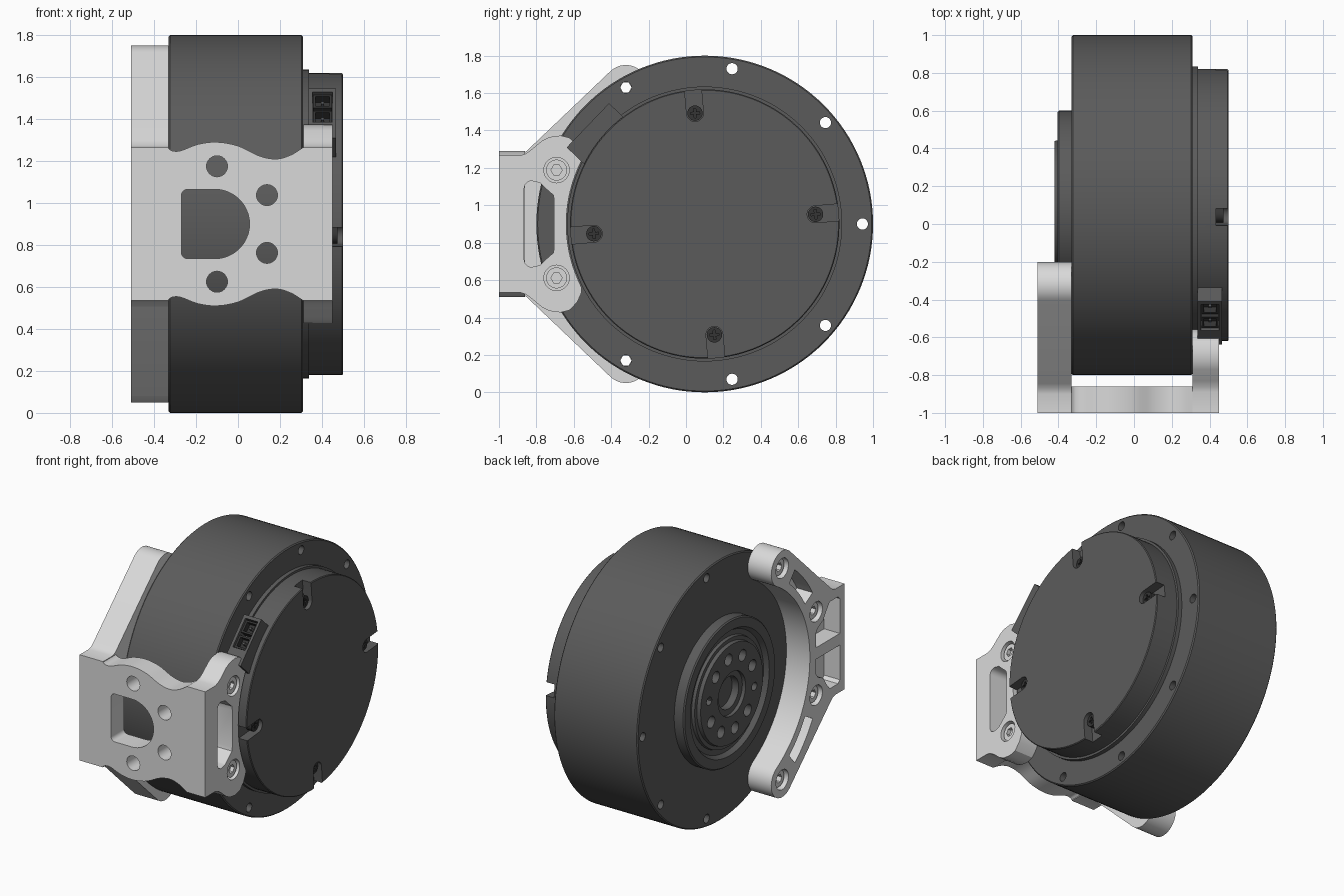
import bpy, bmesh
from math import sin, cos, pi, radians
from mathutils import Vector

old = bpy.data.objects.get("Cube")
if old:
    bpy.data.objects.remove(old, do_unlink=True)

CY, CZ = 0.1, 0.9          # drum axis, running along x
BOLT_R = 0.843             # bolt circle
parts = []


def material(name, v):
    m = bpy.data.materials.new(name)
    m.use_nodes = True
    m.diffuse_color = (v, v, v, 1)
    bsdf = m.node_tree.nodes["Principled BSDF"]
    bsdf.inputs["Base Color"].default_value = (v, v, v, 1)
    bsdf.inputs["Roughness"].default_value = 0.6
    return m


DARK = material("dark grey", 0.105)
LIGHT = material("light grey", 0.70)
BLACK = material("black", 0.035)


def finish(bm, name, mat):
    bmesh.ops.recalc_face_normals(bm, faces=bm.faces)
    me = bpy.data.meshes.new(name)
    bm.to_mesh(me)
    bm.free()
    ob = bpy.data.objects.new(name, me)
    bpy.context.collection.objects.link(ob)
    if mat:
        me.materials.append(mat)
        parts.append(ob)
    return ob


def prism(name, pts, lo, hi, mat=None, axis="X"):
    """Extrude a 2D outline along x (outline in y, z) or y (outline in x, z)."""
    bm = bmesh.new()
    put = (lambda u, v: (lo, u, v)) if axis == "X" else (lambda u, v: (u, lo, v))
    face = bm.faces.new([bm.verts.new(put(u, v)) for u, v in pts])
    ext = bmesh.ops.extrude_face_region(bm, geom=[face])
    step = Vector((hi - lo, 0, 0) if axis == "X" else (0, hi - lo, 0))
    bmesh.ops.translate(bm, vec=step, verts=[g for g in ext["geom"] if isinstance(g, bmesh.types.BMVert)])
    return finish(bm, name, mat)


def lathe(name, profile, mat, n=128):
    """Spin (x, radius) points round the drum axis and cap both ends."""
    bm = bmesh.new()
    rings = [[bm.verts.new((x, CY + r * cos(2 * pi * i / n), CZ + r * sin(2 * pi * i / n)))
              for i in range(n)] for x, r in profile]
    for a, b in zip(rings, rings[1:]):
        for i in range(n):
            j = (i + 1) % n
            bm.faces.new((a[i], a[j], b[j], b[i]))
    bm.faces.new(rings[0])
    bm.faces.new(rings[-1])
    return finish(bm, name, mat)


def arc(u, v, r, a0, a1, n=16):
    return [(u + r * cos(radians(a0 + (a1 - a0) * i / n)),
             v + r * sin(radians(a0 + (a1 - a0) * i / n))) for i in range(n + 1)]


def circle(u, v, r, n=32):
    return arc(u, v, r, 0, 360, n)[:-1]


def polar(r, deg):
    return CY + r * cos(radians(deg)), CZ + r * sin(radians(deg))


def flip(pts):
    return [(u, 2 * CZ - v) for u, v in reversed(pts)]


def turned(pts, deg):
    """Place (radial, tangential) points at an angle round the axis."""
    c, s = cos(radians(deg)), sin(radians(deg))
    return [(CY + n * c - t * s, CZ + n * s + t * c) for n, t in pts]


def box2(n0, n1, t0, t1):
    return [(n0, t0), (n1, t0), (n1, t1), (n0, t1)]


def smooth(p, n=6):
    """Smooth curve through a few points."""
    q = [Vector(a) for a in [p[0]] + p + [p[-1]]]
    out = []
    for a, b, c, d in zip(q, q[1:], q[2:], q[3:]):
        for i in range(n):
            t = i / n
            w = 0.5 * (2 * b + (c - a) * t + (2 * a - 5 * b + 4 * c - d) * t ** 2
                       + (3 * b - a - 3 * c + d) * t ** 3)
            out.append((w.x, w.y))
    return out + [p[-1]]


def cut(ob, pts, lo, hi, axis="X"):
    tool = prism("cutter", pts, lo, hi, axis=axis)
    tool.hide_render = True
    mod = ob.modifiers.new("cut", "BOOLEAN")
    mod.operation, mod.solver, mod.object = "DIFFERENCE", "EXACT", tool
    dg = bpy.context.evaluated_depsgraph_get()
    dg.update()
    me = bpy.data.meshes.new_from_object(ob.evaluated_get(dg))
    ob.modifiers.clear()
    ob.data = me
    bpy.data.objects.remove(tool, do_unlink=True)


# Drum with nine through holes
drum = lathe("drum", [(-.33, .893), (-.323, .9), (.303, .9), (.31, .893)], DARK)
for k in range(9):
    cut(drum, circle(*polar(BOLT_R, 40 * k), .03, 20), -.4, .4)

# End cap with four screw notches
cap = lathe("end_cap", [(.31, .735), (.338, .735), (.338, .72), (.495, .72), (.50, .715)], DARK)
for k in range(4):
    ang = 5 + 90 * k
    slot = arc(.595, 0, .045, 270, 90) + [(.8, .045), (.8, -.045)]
    cut(cap, turned(slot, ang), .435, .55)
    screw = prism("cap_screw", circle(*polar(.595, ang), .041, 24), .433, .475, BLACK)
    for bar in (box2(.57, .62, -.006, .006), box2(.589, .601, -.025, .025)):
        cut(screw, turned(bar, ang), .465, .5)

# Cable socket on the rim of the cap
block = prism("socket_block", turned(box2(.60, .816, -.112, .215), 136.2), .335, .467, DARK)
cut(block, turned(box2(.74, .9, -.09, .11), 136.2), .355, .45)
for t in (-.085, .02):
    plug = prism("socket_housing", turned(box2(.735, .80, t, t + .085), 136.2), .357, .448, BLACK)
    cut(plug, turned(box2(.76, .9, t + .012, t + .073), 136.2), .37, .435)
    prism("socket_pin", turned(box2(.75, .79, t + .035, t + .05), 136.2), .395, .41, DARK)

# Output hub: raised ring, groove, bolted disc and bore
hub = lathe("output_hub", [(-.325, .5), (-.397, .5), (-.405, .492), (-.405, .43), (-.375, .41),
                           (-.375, .375), (-.395, .37), (-.395, .345), (-.42, .34), (-.42, .15),
                           (-.395, .15), (-.395, .11), (-.345, .11)], DARK)
for k in range(10):
    cut(hub, circle(*polar(.25, 36 * k + 10), .04 if k % 5 else .028, 20), -.5, -.36)

# Left bracket arm: crescent hugging the drum, with blind pockets
tip = polar(BOLT_R, 120)
upper = [(-1, 1.265), (-.9, 1.265), (-.87, 1.275), (-.845, 1.297)] + arc(*tip, .12, 133, -60, 20)
inner = arc(CY, CZ, BOLT_R - .12, 120, 240, 48)[1:-1]
left_arm = prism("left_bracket_arm", upper + inner + flip(upper), -.51, -.331, LIGHT)
front_pocket = [(-.95, .94), (-.95, 1.18), (-.93, 1.2), (-.84, 1.2), (-.80, 1.15), (-.77, 1.1),
                (-.71, 1.07), (-.69, 1.04), (-.69, .94)]
curved = arc(CY, CZ, .87, 130, 150, 8) + arc(CY, CZ, .775, 150, 130, 8)
for pocket in (front_pocket, curved):
    cut(left_arm, pocket, -.6, -.39)
    cut(left_arm, flip(pocket), -.6, -.39)

# Right bracket arm: short ear with a window
ear = [(-1, 1.265), (-.89, 1.265), (-.86, 1.275), (-.83, 1.295), (-.77, 1.345), (-.73, 1.365),
       (-.67, 1.373), (-.62, 1.36), (-.58, 1.315), (-.558, 1.265), (-.558, 1.24), (-.575, 1.205)]
edge = arc(CY, CZ, .74, 156.5, 203.5, 24)
right_arm = prism("right_bracket_arm", ear + edge + flip(ear), .311, .45, LIGHT)
side = arc(-.825, 1.09, .04, 180, 90, 6) + [(-.78, 1.12), (-.75, 1.09), (-.71, 1.055), (-.705, 1.03)]
cut(right_arm, side + flip(side), .2, .6)

# Bracket bolts, counterbored into both arms
for deg in (120, 160, 200, 240):
    c = polar(BOLT_R, deg)
    cut(left_arm, circle(*c, .068), -.6, -.44)
    cut(left_arm, circle(*c, .03, 20), -.6, -.2)
    head = prism("left_bolt", circle(*c, .056), -.485, -.438, LIGHT)
    cut(head, circle(*c, .03, 6), -.6, -.3)
    if deg in (160, 200):
        cut(right_arm, circle(*c, .068), .40, .6)
        head = prism("right_bolt", circle(*c, .056), .398, .435, LIGHT)
        cut(head, circle(*c, .03, 6), .41, .6)

# Front plate joining the arms: wavy edges, window and four holes
wave = smooth([(-.331, 1.26), (-.31, 1.248), (-.27, 1.25), (-.19, 1.28), (-.1, 1.29), (0, 1.272),
               (.1, 1.225), (.18, 1.21), (.25, 1.228), (.311, 1.265)])
plate = prism("front_plate", wave + flip(wave), -1, -.86, LIGHT, "Y")
window = (arc(-.11, CZ, .165, -90, 90, 24) + arc(-.24, 1.035, .03, 90, 180, 6)
          + arc(-.24, .765, .03, 180, 270, 6))
cut(plate, window, -1.1, -.8, "Y")
for deg in (90, 30, -30, -90):
    cut(plate, circle(-.1 + .275 * cos(radians(deg)), CZ + .275 * sin(radians(deg)), .05), -1.1, -.8, "Y")

# Smooth round surfaces, keep machined edges sharp
bpy.ops.object.select_all(action="DESELECT")
for ob in parts:
    ob.select_set(True)
bpy.context.view_layer.objects.active = parts[0]
bpy.ops.object.shade_smooth_by_angle(angle=radians(30))
